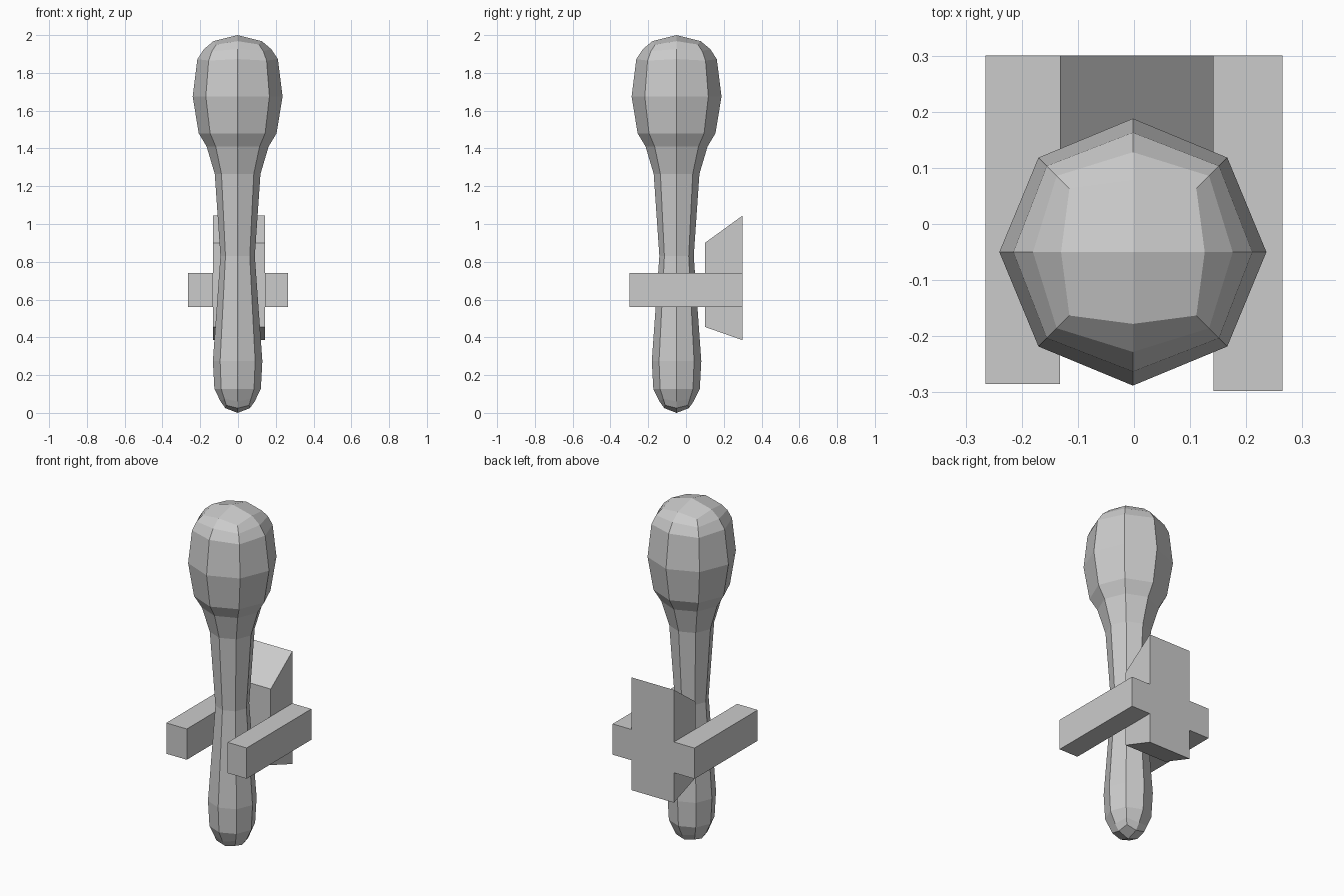
import bpy, bmesh, math

if "Cube" in bpy.data.objects:
    bpy.data.objects.remove(bpy.data.objects["Cube"])

def finish(bm, name):
    bmesh.ops.recalc_face_normals(bm, faces=bm.faces)
    me = bpy.data.meshes.new(name)
    bm.to_mesh(me)
    bm.free()
    ob = bpy.data.objects.new(name, me)
    bpy.context.collection.objects.link(ob)
    return ob

# Club: eight-sided rings (axis radius, axis z, diagonal radius, diagonal z)
CX, CY = -0.002, -0.05
rings = [
    (0.065, 0.025, 0.085, 0.04), (0.09, 0.06, 0.10, 0.075),
    (0.123, 0.127, 0.123, 0.127), (0.131, 0.275, 0.131, 0.275),
    (0.091, 0.83, 0.091, 0.83), (0.121, 1.265, 0.121, 1.265),
    (0.164, 1.41, 0.164, 1.41), (0.206, 1.48, 0.206, 1.48),
    (0.238, 1.675, 0.238, 1.675), (0.213, 1.873, 0.217, 1.865),
    (0.178, 1.926, 0.192, 1.915), (0.128, 1.968, 0.16, 1.95),
]
bm = bmesh.new()
loops = []
for ra, za, rd, zd in rings:
    loop = []
    for i in range(8):
        r, z = (rd, zd) if i % 2 else (ra, za)
        a = i * math.pi / 4
        loop.append(bm.verts.new((CX + r * math.cos(a), CY + r * math.sin(a), z)))
    loops.append(loop)
for lo, hi in zip(loops, loops[1:]):
    for i in range(8):
        j = (i + 1) % 8
        bm.faces.new((lo[i], lo[j], hi[j], hi[i]))
# Four-quad caps at both ends
for loop, z in ((loops[0], 0.0), (loops[-1], 2.0)):
    c = bm.verts.new((CX, CY, z))
    for i in range(0, 8, 2):
        bm.faces.new((c, loop[i], loop[i + 1], loop[(i + 2) % 8]))
finish(bm, "club")

# Wall bracket: wedge-ended back plate, in three stacked rows
XL, XR, YF, YB = -0.132, 0.142, 0.1, 0.3
bm = bmesh.new()
rows = []
for zf, zb in ((0.455, 0.385), (0.56, 0.56), (0.74, 0.74), (0.9, 1.045)):
    rows.append([bm.verts.new(p) for p in
                 ((XL, YF, zf), (XR, YF, zf), (XR, YB, zb), (XL, YB, zb))])
sides = {}
for k, (lo, hi) in enumerate(zip(rows, rows[1:])):
    for i in range(4):
        j = (i + 1) % 4
        sides[k, i] = bm.faces.new((lo[i], lo[j], hi[j], hi[i]))
bm.faces.new(rows[0][::-1])
bm.faces.new(rows[-1])
bmesh.ops.recalc_face_normals(bm, faces=bm.faces)

# Holding arms: extrude the middle row sideways, then forward
for face, x_out, y_tip in ((sides[1, 3], -0.265, -0.285), (sides[1, 1], 0.265, -0.298)):
    out = bmesh.ops.extrude_discrete_faces(bm, faces=[face])["faces"][0]
    for v in out.verts:
        v.co.x = x_out
    front = next(f for e in out.edges for f in e.link_faces
                 if all(abs(v.co.y - YF) < 1e-5 for v in f.verts))
    tip = bmesh.ops.extrude_discrete_faces(bm, faces=[front])["faces"][0]
    for v in tip.verts:
        v.co.y = y_tip
finish(bm, "wall_bracket")
